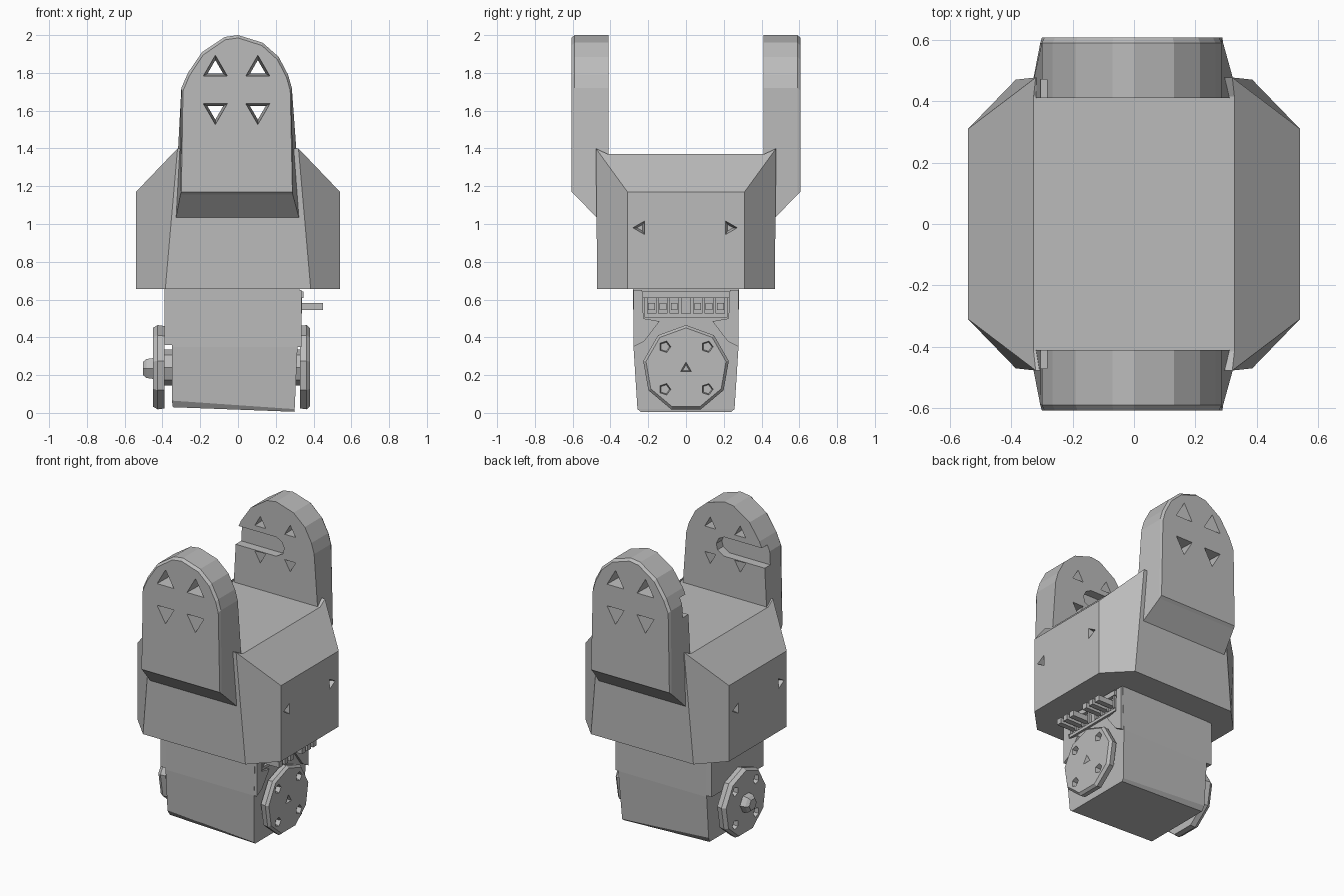
import bpy, bmesh, math
from mathutils import Vector

cube = bpy.data.objects.get("Cube")
if cube:
    bpy.data.objects.remove(cube, do_unlink=True)

grey = bpy.data.materials.new("plain grey")
grey.use_nodes = True
grey.diffuse_color = (0.5, 0.5, 0.5, 1)
grey.node_tree.nodes["Principled BSDF"].inputs["Base Color"].default_value = (0.5, 0.5, 0.5, 1)


def finish(name, bm):
    bmesh.ops.recalc_face_normals(bm, faces=bm.faces)
    mesh = bpy.data.meshes.new(name)
    bm.to_mesh(mesh)
    bm.free()
    mesh.materials.append(grey)
    obj = bpy.data.objects.new(name, mesh)
    bpy.context.collection.objects.link(obj)
    return obj


def loft(name, rings):
    """Skin equal-length rings of points and cap both ends."""
    bm = bmesh.new()
    rows = [[bm.verts.new(p) for p in ring] for ring in rings]
    for low, high in zip(rows, rows[1:]):
        for i in range(len(low)):
            j = (i + 1) % len(low)
            bm.faces.new((low[i], low[j], high[j], high[i]))
    bm.faces.new(rows[0])
    bm.faces.new(rows[-1])
    return finish(name, bm)


def box(name, x, y, z):
    return loft(name, [[(x[0], y[0], h), (x[1], y[0], h), (x[1], y[1], h), (x[0], y[1], h)] for h in z])


def polygon(cu, cv, r, n, turn=0):
    return [(cu + r * math.cos(turn + math.tau * i / n), cv + r * math.sin(turn + math.tau * i / n))
            for i in range(n)]


def along_x(name, sections):
    """Loft of (x, outline in y-z) sections."""
    return loft(name, [[(x, u, v) for u, v in pts] for x, pts in sections])


def along_y(name, sections):
    """Loft of (y, outline in x-z) sections."""
    return loft(name, [[(u, y, v) for u, v in pts] for y, pts in sections])


def cut(obj, cutters):
    for cutter in cutters:
        cutter.hide_render = True
        mod = obj.modifiers.new("cut", 'BOOLEAN')
        mod.operation = 'DIFFERENCE'
        mod.solver = 'EXACT'
        mod.object = cutter
        bpy.context.view_layer.objects.active = obj
        bpy.ops.object.modifier_apply(modifier=mod.name)
        bpy.data.objects.remove(cutter, do_unlink=True)


UP = math.pi / 2

# Main housing: chamfered block with sloping shoulders
bm = bmesh.new()
corner = [(1, -1), (1, 1), (-1, 1), (-1, -1)]
bottom, top, deck = [], [], []
for k, (sx, sy) in enumerate(corner):
    side = [((0.54 * sx, 0.31 * sy), 1.17), ((0.385 * sx, 0.47 * sy), 1.4)]
    if sx * sy > 0:
        side.reverse()
    for (x, y), h in side:
        bottom.append(bm.verts.new((x, y, 0.655)))
        inner = abs(y) > 0.4
        top.append(bm.verts.new((0.32 * sx, 0.477 * sy, h) if inner else (x, y, h)))
        if inner:
            deck.append((bm.verts.new((0.327 * sx, 0.415 * sy, 1.37)), top[-1]))
order = sorted(range(8), key=lambda i: math.atan2(bottom[i].co.y, bottom[i].co.x))
bottom = [bottom[i] for i in order]
top = [top[i] for i in order]
bm.faces.new(bottom)
for i in range(8):
    j = (i + 1) % 8
    bm.faces.new((bottom[i], bottom[j], top[j], top[i]))
fr, br, bl, fl = deck
bm.faces.new([d[0] for d in deck])
for a, b in ((fr, fl), (br, bl)):
    bm.faces.new((a[0], a[1], b[1], b[0]))
for a, b in ((fr, br), (fl, bl)):
    low = [v for v in top if abs(v.co.x) > 0.5 and v.co.x * a[0].co.x > 0]
    low.sort(key=lambda v: v.co.y)
    bm.faces.new((a[1], low[0], low[1], b[1], b[0], a[0]))
housing = finish("main_housing", bm)
cut(housing, [along_x("pit", [(s * 0.49, polygon(y, 0.98, 0.02, 3, t)), (s * 0.56, polygon(y, 0.98, 0.05, 3, t))])
              for s in (-1, 1) for y, t in ((-0.24, math.pi), (0.23, 0))])

# Two bracket arms with rounded tops, screw holes and an inner slot
dome = [(0.285, 1.72), (0.265, 1.79), (0.215, 1.885), (0.13, 1.96), (0, 2),
        (-0.07, 1.99), (-0.19, 1.91), (-0.265, 1.8), (-0.3, 1.72)]
for s, name in ((-1, "front_arm"), (1, "back_arm")):
    outer = [(-0.3, 1.17), (0.288, 1.17)] + [(x * 0.97, z - 0.015) for x, z in dome]
    middle = [(-0.305, 1.155), (0.29, 1.155)] + dome
    inner = [(-0.34, 0.97), (0.34, 0.97)] + dome
    arm = along_y(name, [(s * 0.607, outer), (s * 0.59, middle), (s * 0.41, inner)])
    holes = [along_y("hole", [(s * 0.62, polygon(x, z, 0.075, 3, t)), (s * 0.39, polygon(x, z, 0.045, 3, t))])
             for z, t in ((1.82, UP), (1.6, -UP)) for x in (-0.12, 0.105)]
    slot = [(-0.4, 1.63), (0, 1.63), (0.05, 1.66), (0.06, 1.7), (0.04, 1.74), (0, 1.76), (-0.4, 1.76)]
    cut(arm, holes + [along_y("slot", [(s * 0.39, slot), (s * 0.47, slot)])])

# Lower motor case, tapering to a slightly tilted base
levels = [(0.66, 0.66, -0.35, 0.325, 0.28), (0.35, 0.35, -0.35, 0.315, 0.278),
          (0.065, 0.02, -0.35, 0.3, 0.257), (0.03, 0.006, -0.345, 0.298, 0.24)]
loft("motor_case", [[(xl, -y, zl), (xr, -y, zr), (xr, y, zr), (xl, y, zl)] for zl, zr, xl, xr, y in levels])
box("case_back_plate", (-0.388, -0.34), (-0.278, 0.278), (0.36, 0.66))

# Output discs on both sides, with recessed screw holes
for s, name in ((1, "left_disc"), (-1, "right_disc")):
    a, b = (0.328, 0.38) if s > 0 else (0.39, 0.45)
    disc = along_x(name, [(s * a, polygon(0, 0.235, 0.225, 9, UP)),
                          (s * (a + 0.035), polygon(0, 0.235, 0.23, 9, UP)),
                          (s * b, polygon(0, 0.235, 0.215, 9, UP))])
    pits = [along_x("pit", [(s * (b - 0.03), polygon(y, z, 0.025, 5)), (s * (b + 0.01), polygon(y, z, 0.034, 5))])
            for y in (-0.112, 0.112) for z in (0.125, 0.35)]
    if s > 0:
        pits.append(along_x("pit", [(b - 0.025, polygon(0, 0.235, 0.02, 3, UP)),
                                    (b + 0.01, polygon(0, 0.235, 0.04, 3, UP))]))
    cut(disc, pits)
    # Shaft between case and disc
    along_x(name + "_shaft", [(s * 0.28, polygon(0, 0.24, 0.095, 8)), (s * (a + 0.01), polygon(0, 0.24, 0.095, 8))])

# Hub screw on the plain side
along_x("hub_screw", [(-0.44, polygon(0, 0.235, 0.065, 6)), (-0.485, polygon(0, 0.235, 0.058, 6)),
                      (-0.503, polygon(0, 0.235, 0.04, 6))])

# Connector hood, sockets and pins
box("connector_hood", (0.3, 0.348), (-0.23, 0.23), (0.608, 0.642))
box("connector_sill", (0.3, 0.335), (-0.22, 0.22), (0.505, 0.525))
for s, side in ((-1, "front"), (1, "back")):
    for i in range(4):
        box(f"{side}_socket_wall", (0.3, 0.34), sorted((s * (0.025 + i * 0.06), s * (0.04 + i * 0.06))), (0.525, 0.608))
    for i in range(3):
        y = s * (0.062 + i * 0.06)
        box(f"{side}_pin", (0.3, 0.45), (y - 0.018, y + 0.018), (0.545, 0.583))
    # Corner cheeks beside the disc
    cheek = [(s * 0.277, 0.35), (s * 0.277, 0.65), (s * 0.232, 0.65), (s * 0.225, 0.5), (s * 0.14, 0.485), (s * 0.22, 0.38)]
    along_x(f"{side}_cheek", [(0.3, cheek), (0.335, cheek)])
